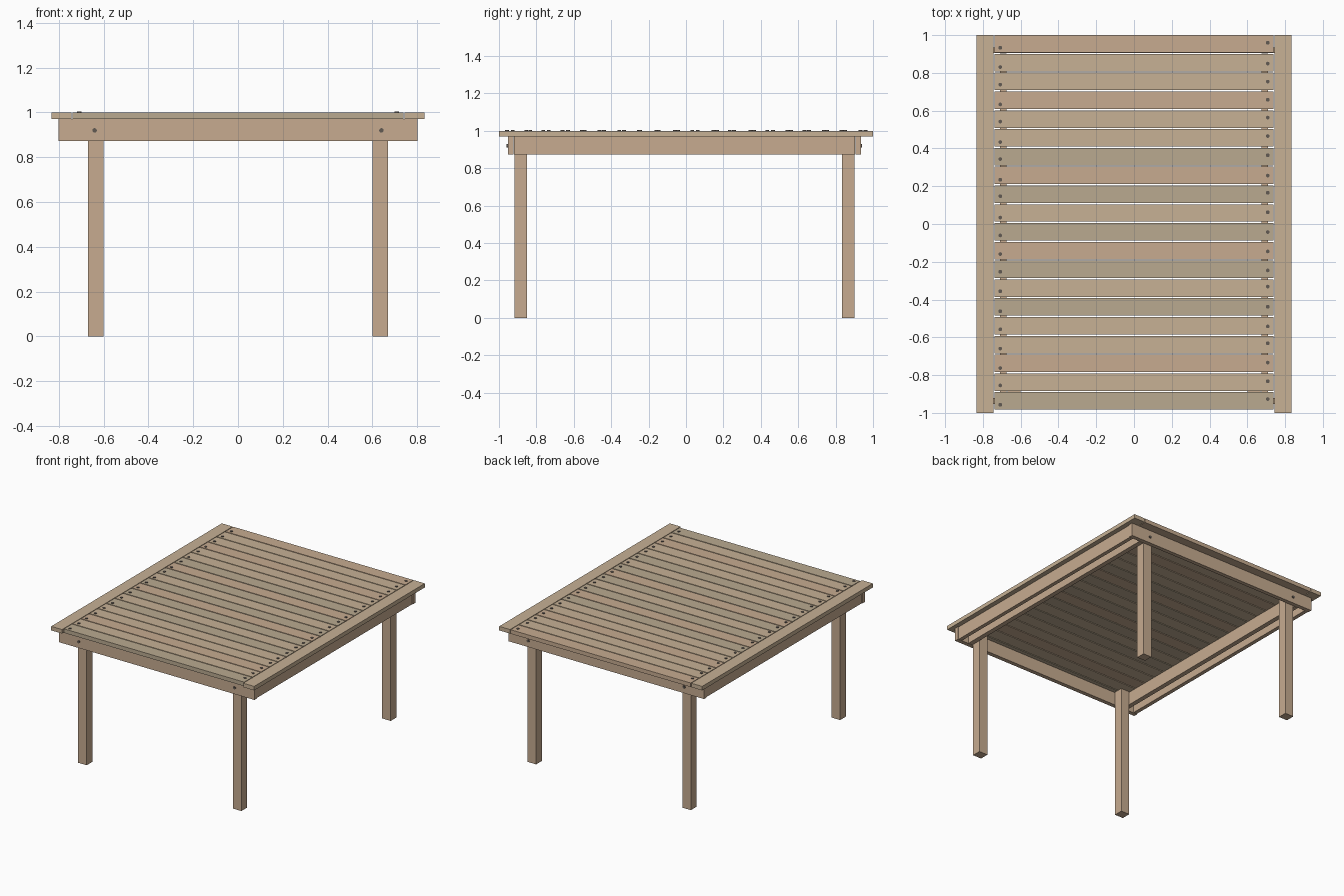
import bpy, math, random

if "Cube" in bpy.data.objects:
    bpy.data.objects.remove(bpy.data.objects["Cube"])

random.seed(4)


def material(name, rgb):
    m = bpy.data.materials.new(name)
    m.diffuse_color = (*rgb, 1)
    m.use_nodes = True
    m.node_tree.nodes["Principled BSDF"].inputs["Base Color"].default_value = m.diffuse_color
    return m


woods = [material("wood_warm", (0.57, 0.41, 0.28)),
         material("wood_pale", (0.57, 0.44, 0.30)),
         material("wood_grey", (0.49, 0.40, 0.28))]
metal = material("dark_metal", (0.12, 0.10, 0.085))


def board(name, x, y, z, mat):
    """Box given by its (min, max) range on each axis."""
    lo, hi = zip(x, y, z)
    bpy.ops.mesh.primitive_cube_add(
        size=1, location=[(a + b) / 2 for a, b in zip(lo, hi)])
    ob = bpy.context.object
    ob.name = name
    ob.scale = [b - a for a, b in zip(lo, hi)]
    bpy.ops.object.transform_apply(location=False, rotation=False, scale=True)
    ob.data.materials.append(mat)


def peg(name, loc, depth, rot=(0, 0, 0)):
    bpy.ops.mesh.primitive_cylinder_add(
        vertices=12, radius=0.01, depth=depth, location=loc, rotation=rot)
    ob = bpy.context.object
    ob.name = name
    ob.data.materials.append(metal)
    bpy.ops.object.shade_smooth_by_angle()


def span(s, a, b):
    """Range a..b mirrored to the side s."""
    return sorted((s * a, s * b))


TOP, UNDER, LOW = 1.0, 0.97, 0.873

# Slats across the top, each with a screw at both ends
for i in range(20):
    y1 = 1.0 - 0.0995 * i
    board(f"slat_{i + 1}", (-0.739, 0.739), (y1 - 0.0925, y1), (UNDER, TOP),
          random.choice(woods))
    for s in (-1, 1):
        y = y1 - 0.054 + 0.01 * s + random.uniform(-0.008, 0.008)
        peg("slat_screw", (s * 0.708, y, TOP - 0.004), 0.016)

for s, side in ((-1, "left"), (1, "right")):
    # Edge boards capping the slat ends
    board(f"{side}_edge_board", span(s, 0.744, 0.833), (-1, 1), (UNDER, TOP), woods[1])
    # Outer side rail and the inner rail that carries the slats
    board(f"{side}_side_rail", span(s, 0.768, 0.797), (-0.92, 0.903), (LOW, UNDER), woods[0])
    board(f"{side}_inner_rail", span(s, 0.675, 0.71), (-0.92, 0.903), (LOW, UNDER), woods[0])

# End rails, with legs and bolts behind them
for end, rail, leg, bolt in (
        ("front", (-0.953, -0.922), (-0.917, -0.85), -0.952),
        ("back", (0.905, 0.935), (0.833, 0.9), 0.934)):
    board(f"{end}_rail", (-0.802, 0.802), rail, (LOW, UNDER), woods[0])
    for s, side in ((-1, "left"), (1, "right")):
        board(f"{end}_{side}_leg", span(s, 0.6, 0.67), leg, (0, UNDER), woods[0])
        peg(f"{end}_{side}_bolt", (s * 0.64, bolt, 0.92), 0.014, (math.pi / 2, 0, 0))
